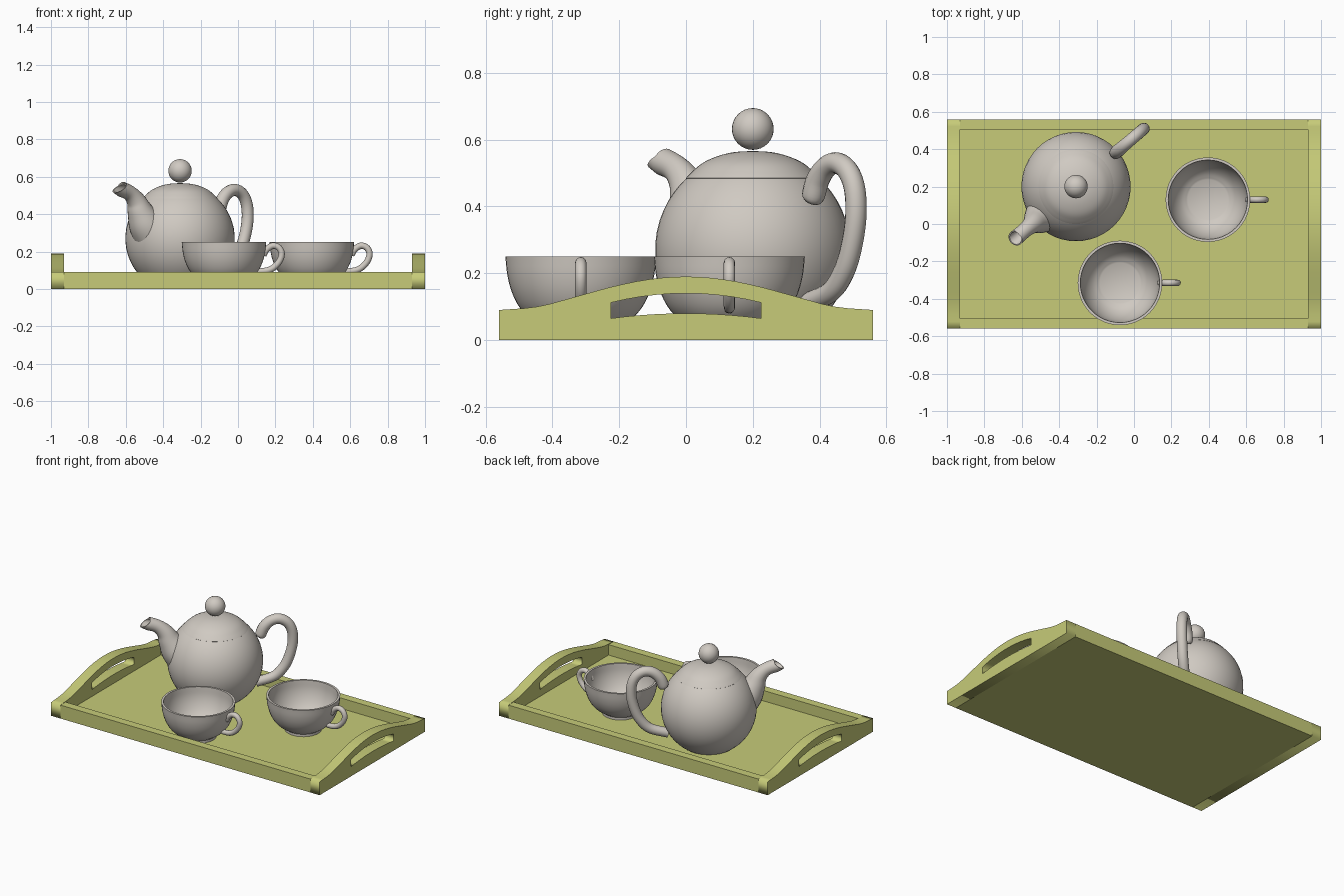
import bpy, bmesh, math
from mathutils import Vector, Matrix

if "Cube" in bpy.data.objects:
    bpy.data.objects.remove(bpy.data.objects["Cube"])


def material(name, rgb):
    m = bpy.data.materials.new(name)
    m.diffuse_color = (*rgb, 1)
    m.use_nodes = True
    m.node_tree.nodes["Principled BSDF"].inputs["Base Color"].default_value = m.diffuse_color
    return m


GREEN = material("olive_green", (0.57, 0.60, 0.19))
CERAMIC = material("warm_grey_ceramic", (0.63, 0.59, 0.54))


def finish(name, bm, mat, smooth=None):
    bmesh.ops.recalc_face_normals(bm, faces=bm.faces)
    me = bpy.data.meshes.new(name)
    bm.to_mesh(me)
    bm.free()
    me.materials.append(mat)
    ob = bpy.data.objects.new(name, me)
    bpy.context.collection.objects.link(ob)
    if smooth:
        bpy.ops.object.select_all(action='DESELECT')
        ob.select_set(True)
        bpy.context.view_layer.objects.active = ob
        bpy.ops.object.shade_smooth_by_angle(angle=math.radians(smooth))
    return ob


def box(name, lo, hi, mat):
    lo, hi = Vector(lo), Vector(hi)
    bm = bmesh.new()
    bmesh.ops.create_cube(bm, size=1, matrix=Matrix.Translation((lo + hi) / 2)
                          @ Matrix.Diagonal((*(hi - lo), 1)))
    return finish(name, bm, mat)


def spline(pts, steps=5):
    """Catmull-Rom through points of any dimension."""
    pts = [Vector(p) for p in pts]
    p = [2 * pts[0] - pts[1]] + pts + [2 * pts[-1] - pts[-2]]
    out = []
    for i in range(1, len(p) - 2):
        for k in range(steps):
            t = k / steps
            out.append(0.5 * (2 * p[i] + (p[i + 1] - p[i - 1]) * t
                       + (2 * p[i - 1] - 5 * p[i] + 4 * p[i + 1] - p[i + 2]) * t ** 2
                       + (3 * p[i] - p[i - 1] - 3 * p[i + 1] + p[i + 2]) * t ** 3))
    return out + [pts[-1]]


def skin(bm, rings):
    for a, b in zip(rings, rings[1:]):
        n = len(a)
        for i in range(n):
            bm.faces.new((a[i], a[(i + 1) % n], b[(i + 1) % n], b[i]))


def lathe(name, profile, centre, mat, n=48, smooth=32):
    bm = bmesh.new()
    rings = [[bm.verts.new((centre[0] + r * math.cos(2 * math.pi * i / n),
                            centre[1] + r * math.sin(2 * math.pi * i / n), z))
              for i in range(n)] for r, z in profile]
    skin(bm, rings)
    bm.faces.new(rings[0])
    bm.faces.new(rings[-1])
    return finish(name, bm, mat, smooth)


def tube(name, path, centre, angle, mat, n=16, mouth=None):
    """Sweep circles along (distance, z, radius) in the upright plane at this angle."""
    out = Vector((math.cos(angle), math.sin(angle), 0))
    side = Vector((-out.y, out.x, 0))
    base = Vector((*centre, 0))
    pts = spline(path)
    bm = bmesh.new()
    rings = []

    def ring(s, z, r, tilt):
        up = out * -math.sin(tilt) + Vector((0, 0, math.cos(tilt)))
        c = base + out * s + Vector((0, 0, z))
        rings.append([bm.verts.new(c + r * (side * math.cos(2 * math.pi * i / n)
                      + up * math.sin(2 * math.pi * i / n))) for i in range(n)])

    for k, (s, z, r) in enumerate(pts):
        d = pts[min(k + 1, len(pts) - 1)] - pts[max(k - 1, 0)]
        tilt = math.atan2(d.y, d.x)
        if mouth is not None and k == len(pts) - 1:
            tilt = mouth
        ring(s, z, r, tilt)
    if mouth is not None:  # hollow end
        for k, f in ((-1, 0.84), (-4, 0.8), (-7, 0.6)):
            s, z, r = pts[k]
            d = pts[k] - pts[k - 1]
            ring(s, z, r * f, mouth if k == -1 else math.atan2(d.y, d.x))
    skin(bm, rings)
    bm.faces.new(rings[0])
    bm.faces.new(rings[-1])
    return finish(name, bm, mat, 40)


# Tray floor and long walls
box("tray_floor", (-0.93, -0.505, 0), (0.93, 0.505, 0.02), GREEN)
for sgn, label in ((-1, "front"), (1, "back")):
    ys = sorted((sgn * 0.505, sgn * 0.56))
    box("tray_wall_" + label, (-0.93, ys[0], 0), (0.93, ys[1], 0.09), GREEN)

# Tray ends: arched panel with a curved hand slot
half = [(0.56, 0.09), (0.445, 0.10), (0.33, 0.13), (0.22, 0.16), (0.11, 0.182)]
arch = spline(half + [(0, 0.19)] + [(-y, z) for y, z in reversed(half)], 3)
outline = [(-0.56, 0), (0.56, 0)] + [tuple(p) for p in arch]
ts = [i / 5 for i in range(-5, 6)]
slot = [(0.225 * t, 0.08 - 0.015 * t * t) for t in ts] + \
       [(0.225 * t, 0.14 - 0.028 * t * t) for t in reversed(ts)]
for sgn, label in ((-1, "left"), (1, "right")):
    cu = bpy.data.curves.new("end_profile", 'CURVE')
    cu.dimensions = '2D'
    cu.fill_mode = 'BOTH'
    cu.extrude = 0.035
    for loop in (outline, slot):
        sp = cu.splines.new('POLY')
        sp.points.add(len(loop) - 1)
        for pt, (y, z) in zip(sp.points, loop):
            pt.co = (y, z, 0, 1)
        sp.use_cyclic_u = True
    helper = bpy.data.objects.new("end_profile", cu)
    bpy.context.collection.objects.link(helper)
    me = bpy.data.meshes.new_from_object(
        helper.evaluated_get(bpy.context.evaluated_depsgraph_get()))
    bpy.data.objects.remove(helper)
    bm = bmesh.new()
    bm.from_mesh(me)
    bmesh.ops.remove_doubles(bm, verts=bm.verts, dist=1e-5)
    for v in bm.verts:
        v.co = (v.co.z + sgn * 0.965, v.co.x, v.co.y)
    finish("tray_end_" + label, bm, GREEN)

# Teapot body, lid and knob
POT = (-0.31, 0.2)
R, ZC = 0.2925, 0.27
body = []
for i in range(21):
    z = 0.02 + (0.485 - 0.02) * (1 - math.cos(math.pi * i / 20)) / 2
    body.append((math.sqrt(R * R - (z - ZC) ** 2), z))
lathe("teapot_body", body, POT, CERAMIC)
lathe("teapot_lid", [(0.19, 0.475), (0.2, 0.485)] +
      [tuple(p) for p in spline([(0.194, 0.492), (0.155, 0.527), (0.11, 0.549),
                                 (0.06, 0.562), (0.005, 0.566)], 4)], POT, CERAMIC)
bm = bmesh.new()
bmesh.ops.create_uvsphere(bm, u_segments=32, v_segments=16, radius=0.0625,
                          matrix=Matrix.Translation((*POT, 0.632)))
finish("teapot_knob", bm, CERAMIC, 40)

# Spout and handle, on opposite sides
tube("teapot_spout", [(0.20, 0.30, 0.105), (0.245, 0.355, 0.092), (0.28, 0.415, 0.07),
                      (0.308, 0.47, 0.052), (0.355, 0.513, 0.041), (0.425, 0.538, 0.042)],
     POT, math.radians(220.5), CERAMIC, 24, mouth=math.radians(55))
tube("teapot_handle", [(0.27, 0.415, 0.022), (0.278, 0.43, 0.034), (0.30, 0.48, 0.035),
                       (0.34, 0.518, 0.033), (0.39, 0.53, 0.032), (0.44, 0.505, 0.032),
                       (0.47, 0.45, 0.032), (0.475, 0.37, 0.032), (0.455, 0.28, 0.032),
                       (0.42, 0.205, 0.032), (0.36, 0.145, 0.031), (0.25, 0.11, 0.03)],
     POT, math.radians(40.5), CERAMIC)

# Two cups, each a hollow bowl on a foot with a loop handle
outer = spline([(0.118, 0.04), (0.155, 0.066), (0.185, 0.10), (0.207, 0.145),
                (0.22, 0.195), (0.226, 0.25)], 4)
inner = spline([(0.212, 0.25), (0.207, 0.195), (0.194, 0.148), (0.172, 0.105),
                (0.143, 0.072), (0.107, 0.05)], 4)
bowl = [(0.112, 0.02), (0.112, 0.036)] + [tuple(p) for p in outer + inner]
for label, c in (("front", (-0.075, -0.315)), ("right", (0.395, 0.13))):
    lathe("cup_" + label, bowl, c, CERAMIC)
    tube("cup_handle_" + label,
         [(0.212, 0.18, 0.015), (0.228, 0.21, 0.017), (0.26, 0.231, 0.017),
          (0.292, 0.222, 0.017), (0.308, 0.192, 0.017), (0.30, 0.155, 0.017),
          (0.272, 0.12, 0.017), (0.235, 0.10, 0.017), (0.18, 0.094, 0.015)],
         c, 0, CERAMIC, 12)
